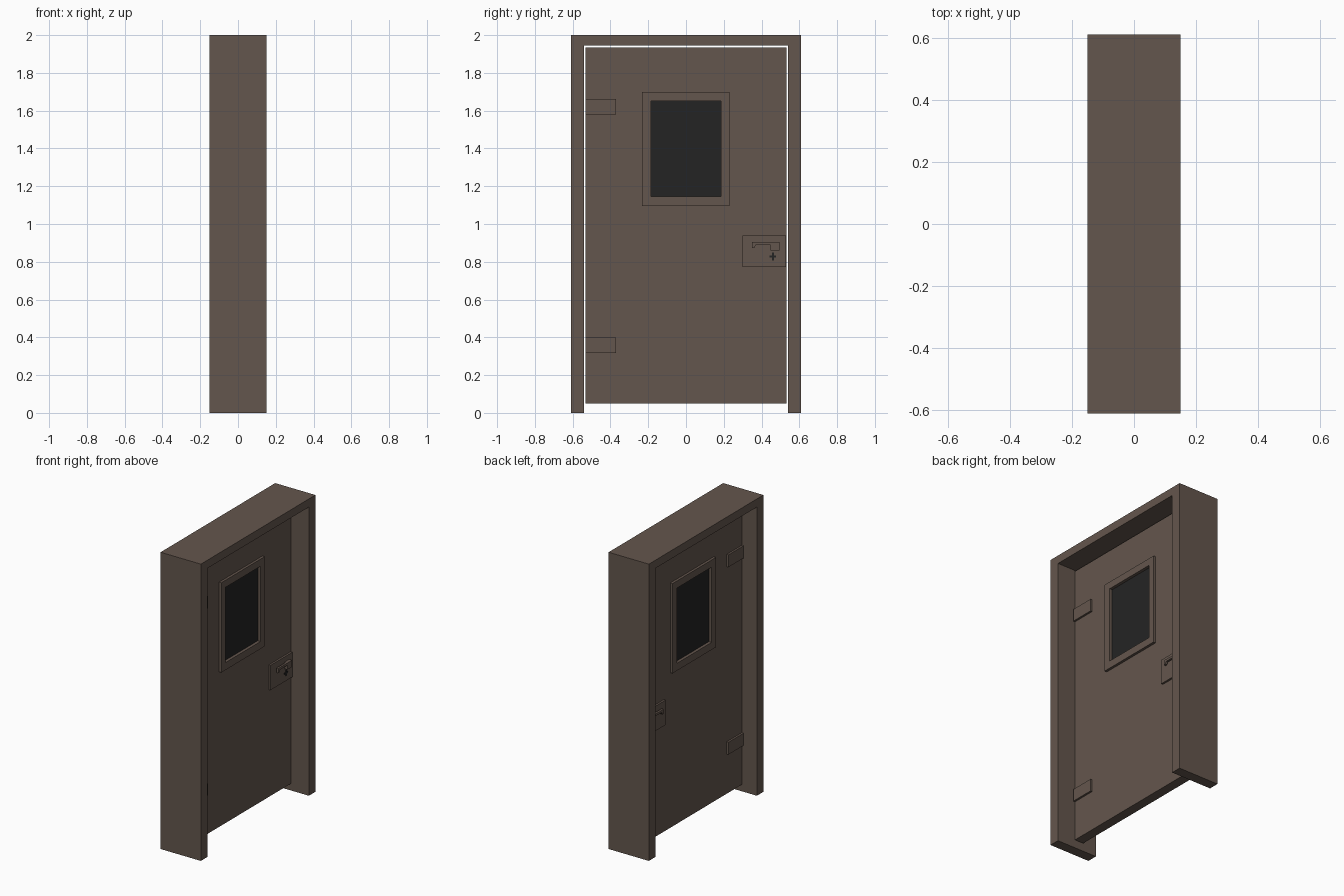
import bpy, bmesh

if "Cube" in bpy.data.objects:
    bpy.data.objects.remove(bpy.data.objects["Cube"])


def material(name, rgb):
    m = bpy.data.materials.new(name)
    m.diffuse_color = (*rgb, 1)
    m.use_nodes = True
    m.node_tree.nodes["Principled BSDF"].inputs["Base Color"].default_value = m.diffuse_color
    return m


BROWN = material("brown_paint", (0.127, 0.093, 0.074))
DARK = material("dark_glass", (0.0176, 0.0176, 0.0176))

FRONT, BACK = 0.021, -0.044   # faces of the door leaf along x


def extrude_faces(name, polys, x0, x1, mat):
    """Extrude connected yz polygons from x0 to x1."""
    bm = bmesh.new()
    cache = {}

    def vert(p):
        if p not in cache:
            cache[p] = bm.verts.new((x0, *p))
        return cache[p]

    faces = [bm.faces.new([vert(p) for p in poly]) for poly in polys]
    kept = bmesh.ops.extrude_face_region(bm, geom=faces, use_keep_orig=True)
    new = [g for g in kept["geom"] if isinstance(g, bmesh.types.BMVert)]
    bmesh.ops.translate(bm, verts=new, vec=(x1 - x0, 0, 0))
    bmesh.ops.recalc_face_normals(bm, faces=bm.faces)
    me = bpy.data.meshes.new(name)
    bm.to_mesh(me)
    bm.free()
    me.materials.append(mat)
    ob = bpy.data.objects.new(name, me)
    bpy.context.collection.objects.link(ob)
    return ob


def rect(y0, y1, z0, z1):
    return [(y0, z0), (y1, z0), (y1, z1), (y0, z1)]


def ring(name, outer, inner, x0, x1):
    o, i = rect(*outer), rect(*inner)
    polys = [[o[k], o[(k + 1) % 4], i[(k + 1) % 4], i[k]] for k in range(4)]
    return extrude_faces(name, polys, x0, x1, BROWN)


# Surrounding door frame, open at the floor
extrude_faces("door_frame", [[(-0.61, 0), (-0.54, 0), (-0.54, 1.945), (0.54, 1.945),
                              (0.54, 0), (0.61, 0), (0.61, 2), (-0.61, 2)]],
              -0.15, 0.15, BROWN)

# Door leaf with window opening, and the pane
opening = (-0.185, 0.185, 1.145, 1.652)
ring("door_leaf", (-0.533, 0.533, 0.05, 1.934), opening, BACK, FRONT)
extrude_faces("window_pane", [rect(*opening)], BACK + 0.003, FRONT - 0.003, DARK)

# Fittings repeated on both faces
for side, base, d in (("front", FRONT, 1), ("back", BACK, -1)):
    ring(f"window_trim_{side}", (-0.232, 0.23, 1.095, 1.70), opening, base, base + d * 0.017)
    for pos, z in (("upper", 1.58), ("lower", 0.317)):
        extrude_faces(f"{pos}_hinge_{side}", [rect(-0.533, -0.37, z, z + 0.083)],
                      base, base + d * 0.013, BROWN)
    plate = base + d * 0.013
    extrude_faces(f"lock_plate_{side}", [rect(0.298, 0.53, 0.773, 0.94)], base, plate, BROWN)
    # Lever handle: square hub, bar and short hooked tip
    extrude_faces(f"handle_hub_{side}", [rect(0.447, 0.495, 0.86, 0.905)],
                  plate, plate + d * 0.022, BROWN)
    extrude_faces(f"handle_lever_{side}",
                  [[(0.35, 0.873), (0.362, 0.873), (0.37, 0.89), (0.447, 0.89),
                    (0.447, 0.905), (0.35, 0.905)]],
                  plate + d * 0.008, plate + d * 0.022, BROWN)
    # Cross-shaped keyhole
    extrude_faces(f"keyhole_{side}",
                  [[(0.455, 0.808), (0.465, 0.808), (0.465, 0.822), (0.477, 0.822),
                    (0.477, 0.833), (0.465, 0.833), (0.465, 0.848), (0.455, 0.848),
                    (0.455, 0.833), (0.443, 0.833), (0.443, 0.822), (0.455, 0.822)]],
                  plate, plate + d * 0.004, DARK)
